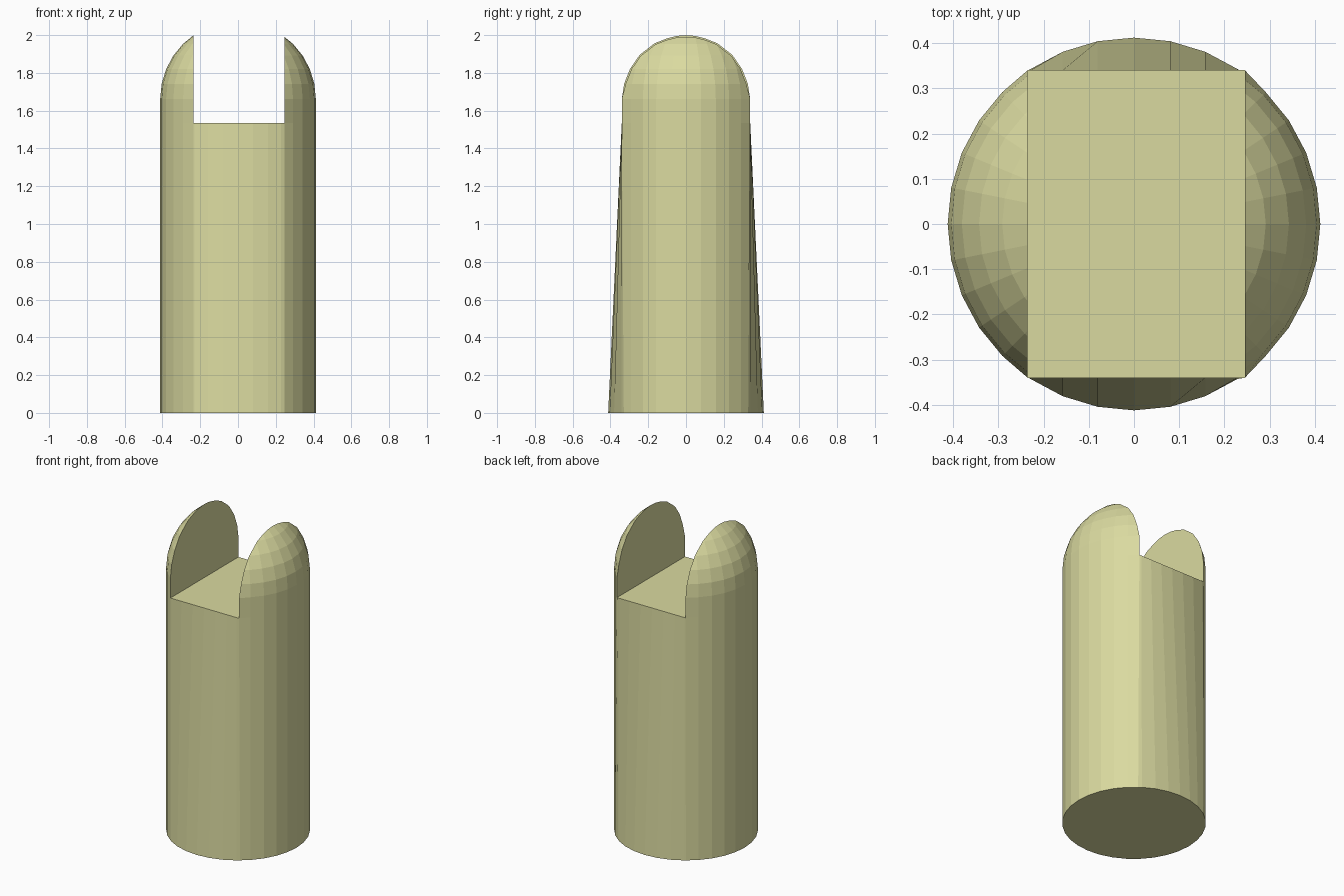
import bpy, bmesh, math

if "Cube" in bpy.data.objects:
    bpy.data.objects.remove(bpy.data.objects["Cube"])

R, SEG = 0.412, 32          # post radius and side count
DOME = 1.662                # height where the dome starts
FLOOR = 1.535               # slot floor height
X0, X1, HALF_Y = -0.235, 0.245, 0.34
EPS = 1e-4

bm = bmesh.new()

# Round post with a domed top (dome only as far in as the slot)
profile = [(R, 0.0)]
for k in range(6):
    a = math.pi / 2 * k / 8
    profile.append((R * math.cos(a), DOME + R * math.sin(a)))
rings = [[bm.verts.new((r * math.cos(2 * math.pi * i / SEG),
                        r * math.sin(2 * math.pi * i / SEG), z))
          for i in range(SEG)] for r, z in profile]
for lo, hi in zip(rings, rings[1:]):
    for i in range(SEG):
        j = (i + 1) % SEG
        bm.faces.new((lo[i], lo[j], hi[j], hi[i]))
bm.faces.new(rings[0][::-1])

# Cut lines of the slot
for co, no in (((X0, 0, 0), (1, 0, 0)), ((X1, 0, 0), (1, 0, 0)),
               ((0, 0, FLOOR), (0, 0, 1))):
    bmesh.ops.bisect_plane(bm, geom=bm.verts[:] + bm.edges[:] + bm.faces[:],
                           dist=1e-5, plane_co=co, plane_no=no)

# Open the slot
gone = [v for v in bm.verts
        if X0 + EPS < v.co.x < X1 - EPS and v.co.z > FLOOR + EPS]
bmesh.ops.delete(bm, geom=gone, context='VERTS')

# Flatten the front and back to a straight edge at the slot floor
for v in bm.verts:
    if X0 - EPS < v.co.x < X1 + EPS and FLOOR - EPS < v.co.z < DOME + EPS:
        v.co.y = math.copysign(HALF_Y, v.co.y)

# Slot floor
floor = [v for v in bm.verts
         if X0 - EPS < v.co.x < X1 + EPS and abs(v.co.z - FLOOR) < EPS]
front = sorted((v for v in floor if v.co.y < 0), key=lambda v: v.co.x)
back = sorted((v for v in floor if v.co.y > 0), key=lambda v: v.co.x)
for i in range(len(front) - 1):
    bm.faces.new((front[i], front[i + 1], back[i + 1], back[i]))

# Slot walls
for x in (X0, X1):
    wall = [v for v in bm.verts
            if abs(v.co.x - x) < EPS and v.co.z > FLOOR - EPS]
    wall.sort(key=lambda v: math.atan2(v.co.z - 1.6, v.co.y))
    bm.faces.new(wall)

bmesh.ops.recalc_face_normals(bm, faces=bm.faces[:])
mesh = bpy.data.meshes.new("slotted_post")
bm.to_mesh(mesh)
bm.free()

post = bpy.data.objects.new("slotted_post", mesh)
bpy.context.collection.objects.link(post)
mat = bpy.data.materials.new("olive")
mat.diffuse_color = (0.7, 0.7, 0.35, 1)
mat.use_nodes = True
mat.node_tree.nodes["Principled BSDF"].inputs["Base Color"].default_value = mat.diffuse_color
mesh.materials.append(mat)
